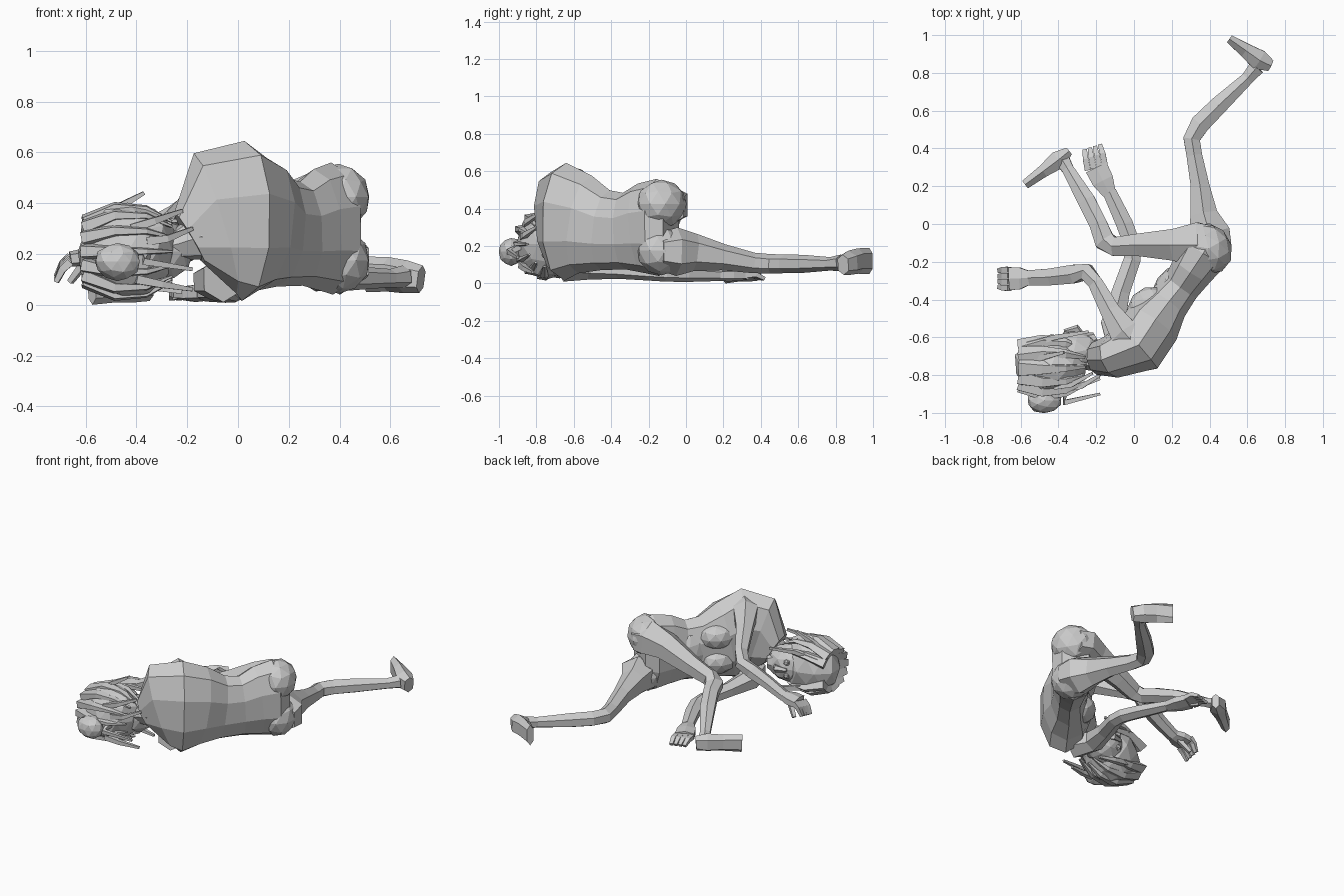
import bpy, bmesh, math, random
from mathutils import Vector, Matrix

random.seed(4)
UP = Vector((0, 0, 1))


def to_object(bm, name):
    bmesh.ops.recalc_face_normals(bm, faces=bm.faces)
    me = bpy.data.meshes.new(name)
    bm.to_mesh(me)
    bm.free()
    ob = bpy.data.objects.new(name, me)
    bpy.context.collection.objects.link(ob)
    return ob


def loft(name, rings, n=6, power=1.0, grow=1.0):
    """Rings are (x, y, z, horizontal radius, vertical radius)."""
    bm = bmesh.new()
    pts = [Vector(r[:3]) for r in rings]
    loops = []
    for i, r in enumerate(rings):
        t = (pts[min(i + 1, len(pts) - 1)] - pts[max(i - 1, 0)]).normalized()
        side = t.cross(UP).normalized()
        up = side.cross(t)
        loop = []
        for k in range(n):
            a = math.tau * (k + 0.5) / n
            c, s = math.cos(a), math.sin(a)
            c = math.copysign(abs(c) ** power, c)
            s = math.copysign(abs(s) ** power, s)
            loop.append(bm.verts.new(pts[i] + side * c * r[3] * grow + up * s * r[4]))
        loops.append(loop)
    for a, b in zip(loops, loops[1:]):
        for k in range(n):
            j = (k + 1) % n
            bm.faces.new((a[k], a[j], b[j], b[k]))
    bm.faces.new(loops[0])
    bm.faces.new(loops[-1])
    return to_object(bm, name)


def blob(name, centre, radii, turn=0, jitter=0.0, level=2):
    bm = bmesh.new()
    bmesh.ops.create_icosphere(bm, subdivisions=level, radius=1)
    m = (Matrix.Translation(centre) @ Matrix.Rotation(math.radians(turn), 4, 'Z')
         @ Matrix.Diagonal((*radii, 1)))
    for v in bm.verts:
        v.co = m @ (v.co * (1 + random.uniform(-jitter, jitter)))
    return to_object(bm, name)


# Torso lying on its side, curled from neck to pelvis
loft("torso", [
    (-0.19, -0.71, 0.26, 0.09, 0.12),
    (-0.09, -0.695, 0.32, 0.12, 0.29),
    (0.02, -0.645, 0.33, 0.165, 0.315),
    (0.09, -0.54, 0.315, 0.16, 0.265),
    (0.17, -0.43, 0.285, 0.12, 0.215),
    (0.25, -0.33, 0.28, 0.105, 0.205),
    (0.31, -0.24, 0.295, 0.12, 0.24),
    (0.37, -0.15, 0.30, 0.14, 0.26),
    (0.41, -0.08, 0.30, 0.09, 0.22)], 10, 0.92)
blob("belly", (0.19, -0.33, 0.28), (0.12, 0.08, 0.15), 55, 0.02)
for nm, z in (("upper", 0.385), ("lower", 0.215)):
    blob(nm + "_breast", (0.075, -0.445, z), (0.125, 0.105, 0.09), 50, 0.02)
for nm, z in (("upper", 0.425), ("lower", 0.175)):
    blob(nm + "_buttock", (0.395, -0.13, z), (0.12, 0.14, 0.13), 30, 0.01)

# Neck
loft("neck", [(-0.14, -0.71, 0.27, 0.09, 0.10), (-0.23, -0.71, 0.24, 0.065, 0.065),
              (-0.32, -0.70, 0.22, 0.07, 0.07)], 7)

# Upper leg, bent forward
loft("upper_leg", [
    (0.43, -0.10, 0.41, 0.09, 0.11), (0.34, -0.11, 0.42, 0.12, 0.12),
    (0.22, -0.11, 0.39, 0.085, 0.095), (0.03, -0.11, 0.31, 0.06, 0.07),
    (-0.10, -0.12, 0.26, 0.05, 0.058), (-0.155, -0.09, 0.24, 0.055, 0.05),
    (-0.19, 0.00, 0.22, 0.047, 0.05), (-0.25, 0.12, 0.18, 0.047, 0.045),
    (-0.35, 0.29, 0.10, 0.032, 0.032), (-0.38, 0.34, 0.08, 0.04, 0.04)], 6, 1, 1.14)
loft("upper_foot", [
    (-0.345, 0.385, 0.065, 0.025, 0.05), (-0.40, 0.34, 0.07, 0.055, 0.06),
    (-0.48, 0.28, 0.065, 0.037, 0.055), (-0.575, 0.21, 0.06, 0.028, 0.06)], 6, 0.8)

# Lower leg, stretched back along the ground
loft("lower_leg", [
    (0.42, -0.14, 0.17, 0.10, 0.10), (0.40, -0.05, 0.17, 0.11, 0.13),
    (0.37, 0.05, 0.165, 0.073, 0.10), (0.35, 0.20, 0.14, 0.05, 0.07),
    (0.32, 0.36, 0.11, 0.042, 0.055), (0.305, 0.45, 0.105, 0.045, 0.052),
    (0.35, 0.53, 0.105, 0.052, 0.05), (0.45, 0.63, 0.105, 0.048, 0.048),
    (0.60, 0.77, 0.105, 0.034, 0.036), (0.65, 0.83, 0.11, 0.042, 0.045)], 6, 1, 1.14)
loft("lower_foot", [
    (0.72, 0.84, 0.10, 0.035, 0.055), (0.66, 0.87, 0.11, 0.06, 0.065),
    (0.59, 0.92, 0.12, 0.042, 0.068), (0.505, 0.98, 0.12, 0.025, 0.07)], 6, 0.8)

# Arms
loft("upper_arm", [
    (0.03, -0.66, 0.53, 0.09, 0.09), (-0.05, -0.58, 0.53, 0.078, 0.085),
    (-0.12, -0.47, 0.47, 0.053, 0.06), (-0.20, -0.32, 0.39, 0.04, 0.046),
    (-0.25, -0.255, 0.35, 0.044, 0.044), (-0.32, -0.265, 0.31, 0.05, 0.045),
    (-0.44, -0.28, 0.25, 0.045, 0.038), (-0.56, -0.285, 0.19, 0.04, 0.032)], 6, 1, 1.14)
loft("lower_arm", [
    (-0.06, -0.65, 0.10, 0.08, 0.09), (-0.11, -0.52, 0.09, 0.065, 0.07),
    (-0.07, -0.36, 0.075, 0.048, 0.05), (-0.01, -0.19, 0.06, 0.045, 0.045),
    (-0.01, -0.11, 0.055, 0.045, 0.045), (-0.05, 0.00, 0.05, 0.045, 0.042),
    (-0.13, 0.17, 0.045, 0.037, 0.032)], 6, 1, 1.14)


def hand(name, wrist, knuckles, tips, spread, thumb):
    w, k, t, s = map(Vector, (wrist, knuckles, tips, spread))
    loft(name + "_palm", [(*w, 0.04, 0.03), (*(w.lerp(k, 0.5)), 0.065, 0.034),
                          (*k, 0.068, 0.03)], 6, 0.8)
    for i in range(4):
        o = s * (i - 1.5)
        loft(f"{name}_finger_{i+1}", [(*(k + o), 0.022, 0.022),
             (*(k.lerp(t, 0.55) + o + UP * 0.015), 0.021, 0.019),
             (*(t + o * 0.9), 0.016, 0.013)], 4)
    loft(name + "_thumb", [(*w.lerp(k, 0.3), 0.022, 0.022), (*thumb, 0.015, 0.015)], 4)


hand("upper_hand", (-0.55, -0.285, 0.195), (-0.66, -0.29, 0.18), (-0.715, -0.29, 0.10),
     (0, 0.032, 0.008), (-0.66, -0.24, 0.09))
hand("lower_hand", (-0.13, 0.16, 0.045), (-0.20, 0.30, 0.045), (-0.22, 0.405, 0.025),
     (0.03, 0.010, 0), (-0.25, 0.33, 0.03))

# Head, looking over its own arms
blob("face", (-0.32, -0.68, 0.21), (0.15, 0.115, 0.125), 10, 0.02)
loft("jaw", [(-0.32, -0.68, 0.21, 0.10, 0.10), (-0.24, -0.625, 0.21, 0.06, 0.07),
             (-0.20, -0.60, 0.21, 0.03, 0.04)], 7)
loft("nose", [(-0.37, -0.57, 0.21, 0.012, 0.012), (-0.30, -0.555, 0.21, 0.022, 0.025),
              (-0.28, -0.58, 0.21, 0.015, 0.02)], 5)
for nm, z in (("upper", 0.255), ("lower", 0.165)):
    blob(nm + "_eye", (-0.36, -0.585, z), (0.022, 0.018, 0.022), 0, 0, 1)

# Hair cap, bun and swept locks, leaving the face open
blob("hair", (-0.435, -0.745, 0.21), (0.195, 0.16, 0.185), 0, 0.06)
blob("hair_bun", (-0.475, -0.935, 0.17), (0.09, 0.068, 0.075), 0, 0.04)
for i in range(11):
    a = math.radians(40 + i * 28)
    rings = []
    for f in (0, 0.35, 0.7, 1):
        r = math.sin(math.pi * (0.22 + 0.55 * f)) * 1.02
        w = 0.05 * (1.2 - f)
        rings.append((-0.60 + 0.34 * f, -0.745 + 0.155 * r * math.cos(a),
                      0.21 + 0.175 * r * math.sin(a), w, w * 0.6))
    loft(f"hair_lock_{i+1}", rings, 5)

# Loose stray strands
strays = [((-0.36, -0.88, 0.20), (-0.37, -0.945, 0.17), (-0.18, -0.90, 0.14)),
          ((-0.36, -0.87, 0.25), (-0.28, -0.86, 0.26), (-0.18, -0.80, 0.30)),
          ((-0.54, -0.72, 0.34), (-0.46, -0.70, 0.39), (-0.37, -0.68, 0.44)),
          ((-0.42, -0.86, 0.30), (-0.33, -0.85, 0.33), (-0.22, -0.79, 0.37)),
          ((-0.56, -0.64, 0.30), (-0.42, -0.60, 0.34), (-0.24, -0.57, 0.33)),
          ((-0.40, -0.88, 0.10), (-0.30, -0.86, 0.08), (-0.18, -0.82, 0.06)),
          ((-0.45, -0.62, 0.10), (-0.34, -0.60, 0.07), (-0.22, -0.60, 0.05))]
for i, pts in enumerate(strays):
    loft(f"stray_strand_{i+1}", [(*p, w, w) for p, w in zip(pts, (0.024, 0.019, 0.010))], 4)
